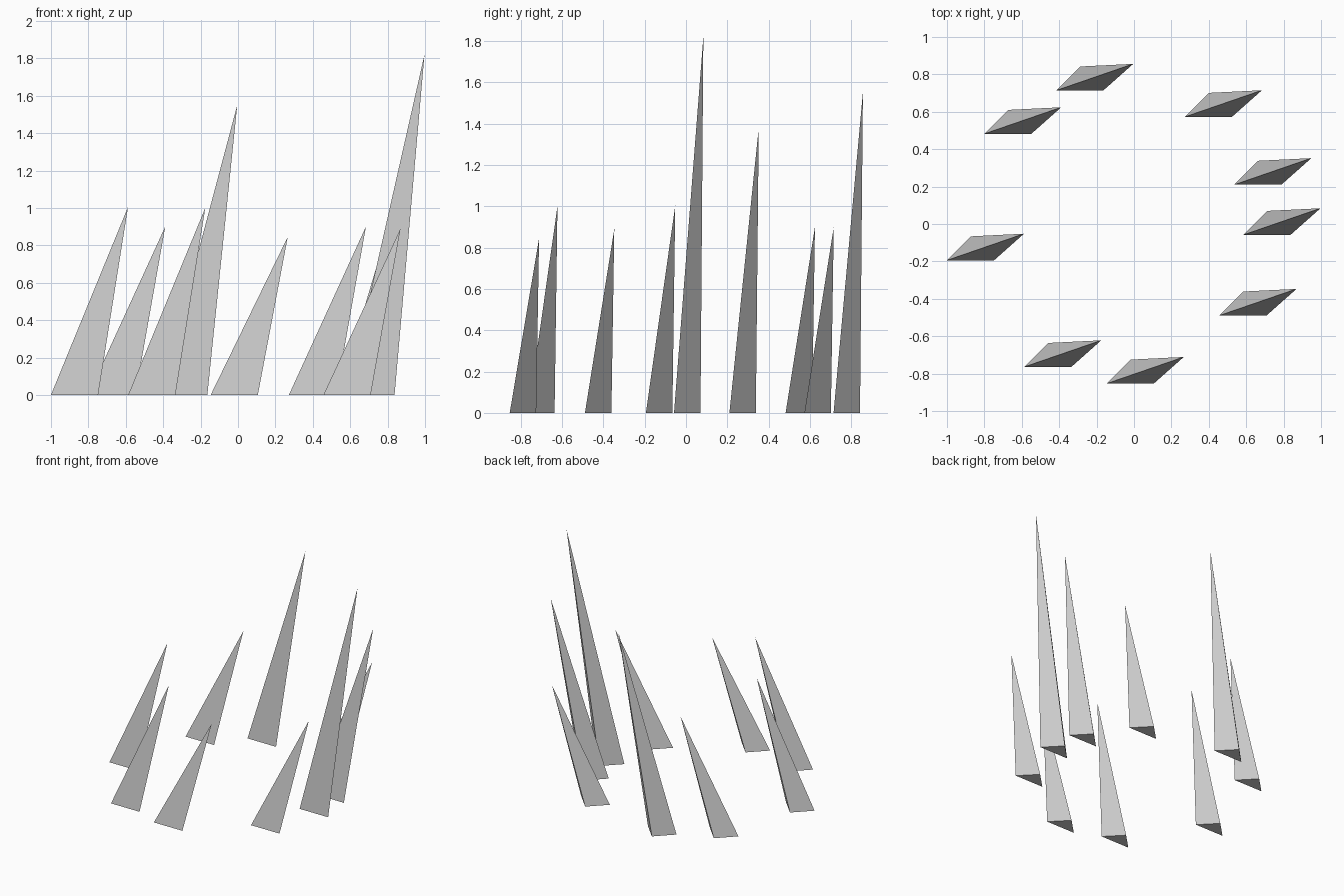
import bpy

if "Cube" in bpy.data.objects:
    bpy.data.objects.remove(bpy.data.objects["Cube"])

# Shared triangular footprint and lean of every spike, from its front left corner
BASE = [(0, 0), (0.252, 0), (0.128, 0.128)]
LEAN = (0.412, 0.142)


def spike(name, x, y, height):
    verts = [(x + dx, y + dy, 0) for dx, dy in BASE]
    verts.append((x + LEAN[0], y + LEAN[1], height))
    faces = [(0, 2, 1), (0, 1, 3), (1, 2, 3), (2, 0, 3)]
    mesh = bpy.data.meshes.new(name)
    mesh.from_pydata(verts, [], faces)
    mesh.update()
    obj = bpy.data.objects.new(name, mesh)
    bpy.context.collection.objects.link(obj)
    return obj


# Ring of nine leaning spikes: front left corner x, y and height
ring = [
    (-1.0, -0.194, 1.005),
    (-0.801, 0.482, 0.90),
    (-0.416, 0.714, 1.55),
    (0.272, 0.573, 0.90),
    (0.536, 0.21, 1.38),
    (0.585, -0.058, 1.82),
    (0.457, -0.489, 0.89),
    (-0.146, -0.853, 0.845),
    (-0.587, -0.764, 1.0),
]
for i, (x, y, h) in enumerate(ring, 1):
    spike(f"spike_{i}", x, y, h)
